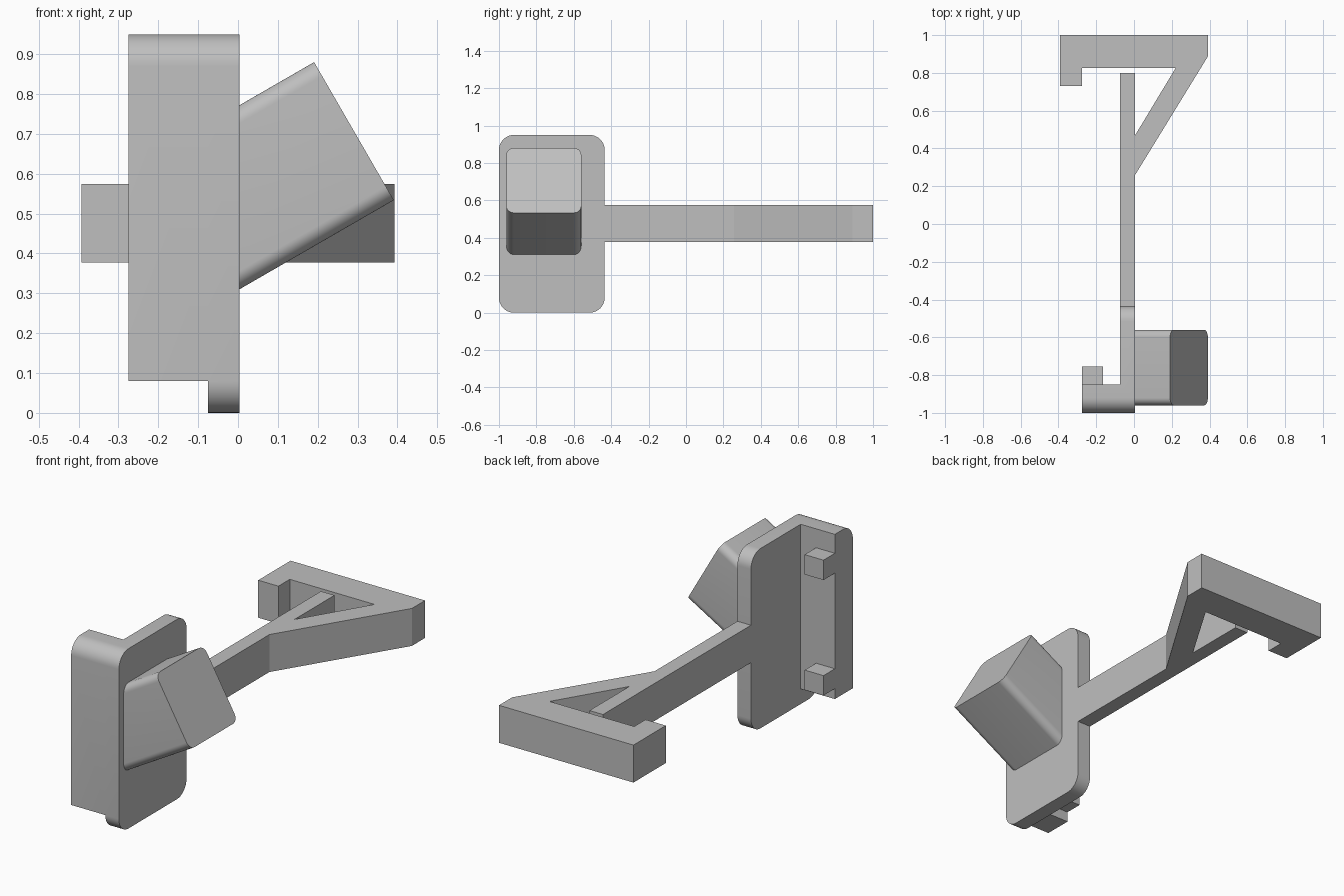
import bpy, bmesh, math
from mathutils import Matrix, Vector

cube = bpy.data.objects.get("Cube")
if cube:
    bpy.data.objects.remove(cube, do_unlink=True)

grey = bpy.data.materials.new("plain grey")
grey.use_nodes = True
COLOUR = (0.52, 0.52, 0.52, 1)
grey.diffuse_color = COLOUR
grey.node_tree.nodes["Principled BSDF"].inputs["Base Color"].default_value = COLOUR

# Maps a flat profile (u, v) and extrusion depth to model axes
ALONG_X = Matrix(((0, 0, 1, 0), (1, 0, 0, 0), (0, 1, 0, 0), (0, 0, 0, 1)))
ALONG_Z = Matrix.Identity(4)


def rounded_rect(u0, u1, v0, v1, radii, steps=10):
    """Corner order: low-low, high-low, high-high, low-high."""
    points = []
    corners = [(u0, v0, 1, 1), (u1, v0, -1, 1), (u1, v1, -1, -1), (u0, v1, 1, -1)]
    for i, ((u, v, su, sv), r) in enumerate(zip(corners, radii)):
        if r == 0:
            points.append((u, v))
            continue
        for k in range(steps + 1):
            a = math.pi * (1 + i / 2 + k / steps / 2)
            points.append((u + su * r + r * math.cos(a), v + sv * r + r * math.sin(a)))
    return points


def prism(name, profile, d0, d1, matrix, clip_x=None):
    bm = bmesh.new()
    face = bm.faces.new([bm.verts.new((u, v, d0)) for u, v in profile])
    top = bmesh.ops.extrude_face_region(bm, geom=[face])["geom"]
    bmesh.ops.translate(bm, vec=(0, 0, d1 - d0),
                        verts=[g for g in top if isinstance(g, bmesh.types.BMVert)])
    bm.transform(matrix)
    if clip_x is not None:
        cut = bmesh.ops.bisect_plane(bm, geom=bm.verts[:] + bm.edges[:] + bm.faces[:],
                                     plane_co=(clip_x, 0, 0), plane_no=(-1, 0, 0), clear_outer=True)
        bmesh.ops.holes_fill(bm, edges=[g for g in cut["geom_cut"] if isinstance(g, bmesh.types.BMEdge)])
    bmesh.ops.recalc_face_normals(bm, faces=bm.faces[:])
    mesh = bpy.data.meshes.new(name)
    bm.to_mesh(mesh)
    bm.free()
    mesh.materials.append(grey)
    obj = bpy.data.objects.new(name, mesh)
    bpy.context.collection.objects.link(obj)
    return obj


def combine(obj, other, operation):
    mod = obj.modifiers.new(operation, "BOOLEAN")
    mod.object, mod.operation, mod.solver = other, operation, "EXACT"
    bpy.context.view_layer.objects.active = obj
    bpy.ops.object.modifier_apply(modifier=mod.name)
    bpy.data.objects.remove(other, do_unlink=True)


# Mounting plate with rounded corners, and the wall along its front edge
R = 0.08
plate = prism("mounting_plate", rounded_rect(-1, -0.435, 0, 0.95, (R, R, R, R)), -0.075, 0.004, ALONG_X)
wall = prism("front_wall", rounded_rect(-1, -0.85, 0.08, 0.95, (0, 0, 0, R)), -0.275, -0.075, ALONG_X)
combine(plate, wall, "UNION")

# Two catch tabs behind the wall
for z in (0.135, 0.745):
    tab = prism("catch_tab", rounded_rect(-0.87, -0.755, z, z + 0.105, (0, 0, 0, 0)), -0.275, -0.165, ALONG_X)
    combine(plate, tab, "UNION")

# Tilted square socket, its depth axis rising 30 degrees towards +x
tilt = Matrix.Translation((0.291, -0.76, 0.707)) @ Matrix.Rotation(math.radians(-30), 4, "Y") @ ALONG_X
S = 0.2
socket = prism("tilted_socket", rounded_rect(-S, S, -S, S, (0.04,) * 4), -0.8, 0, tilt, clip_x=-0.03)
combine(plate, socket, "UNION")

# Round bore running through socket, plate and wall
BORE = 0.154
ring = [(BORE * math.cos(a), BORE * math.sin(a)) for a in (math.tau * i / 64 for i in range(64))]
combine(plate, prism("bore_cutter", ring, -1.2, 0.3, tilt), "DIFFERENCE")

# Long arm and the braced hook at its far end
arm = prism("long_arm", [(-0.075, -0.436), (0.004, -0.436), (0.004, 0.8), (-0.075, 0.8)],
            0.377, 0.575, ALONG_Z)
hook = prism("braced_hook", [(-0.393, 1), (-0.393, 0.73), (-0.275, 0.73), (-0.275, 0.825), (0.22, 0.825),
                             (0.0, 0.46), (0.0, 0.25), (0.393, 0.89), (0.393, 1)], 0.377, 0.575, ALONG_Z)
combine(arm, hook, "UNION")

for obj in (plate, arm):
    bpy.ops.object.select_all(action="DESELECT")
    obj.select_set(True)
    bpy.context.view_layer.objects.active = obj
    bpy.ops.object.shade_smooth_by_angle(angle=math.radians(30))
